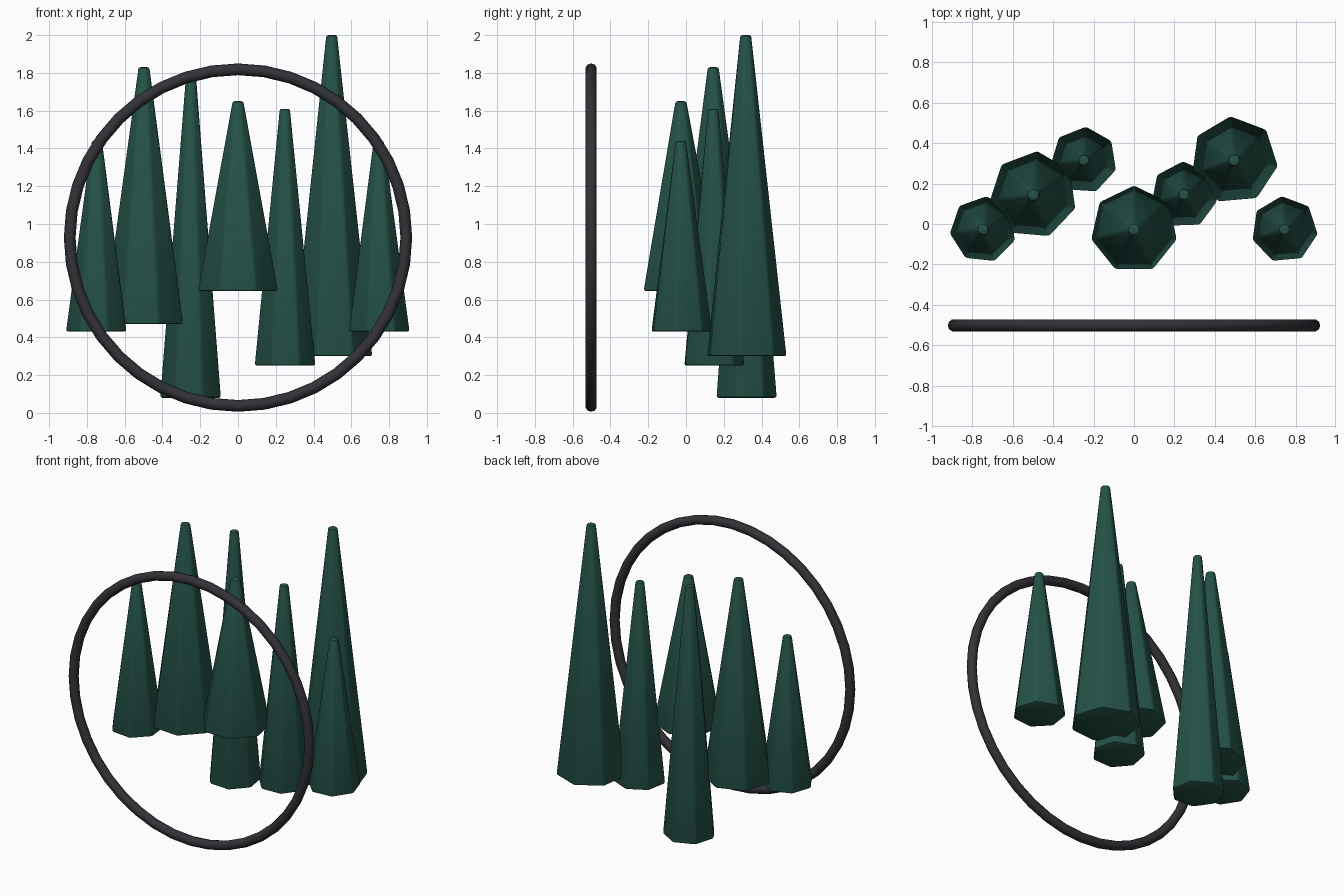
import bpy
from math import radians, pi

if "Cube" in bpy.data.objects:
    bpy.data.objects.remove(bpy.data.objects["Cube"])


def material(name, color):
    m = bpy.data.materials.new(name)
    m.diffuse_color = color
    m.use_nodes = True
    m.node_tree.nodes["Principled BSDF"].inputs["Base Color"].default_value = m.diffuse_color
    return m


GREEN = material("tree_green", (0.018, 0.085, 0.065, 1))
DARK = material("ring_dark", (0.032, 0.032, 0.039, 1))


def finish(name, mat):
    ob = bpy.context.object
    ob.name = name
    ob.data.materials.append(mat)
    return ob


def tree(i, x, y, z0, z1, r, turn):
    # seven-sided tapered cone with softened edges and a blunt tip
    bpy.ops.mesh.primitive_cone_add(
        vertices=7, radius1=r, radius2=0.024 + 0.035 * r, depth=z1 - z0,
        location=(x, y, (z0 + z1) / 2), rotation=(0, 0, radians(turn)))
    ob = finish(f"tree_{i}", GREEN)
    bev = ob.modifiers.new("soft_edges", 'BEVEL')
    bev.width = 0.012
    bev.segments = 2
    bev.limit_method = 'ANGLE'
    bev.angle_limit = radians(30)
    bpy.ops.object.modifier_apply(modifier=bev.name)
    bpy.ops.object.shade_smooth_by_angle(angle=radians(30))


# Row of trees, left to right: x, y, bottom, top, radius, turn
TREES = [
    (-0.747, -0.027, 0.43, 1.44, 0.167, -6),
    (-0.498, 0.144, 0.47, 1.83, 0.219, -5),
    (-0.249, 0.316, 0.08, 1.78, 0.167, -4),
    (0.0, -0.027, 0.645, 1.65, 0.219, 0),
    (0.248, 0.144, 0.25, 1.61, 0.167, 2),
    (0.496, 0.316, 0.30, 2.00, 0.219, 5),
    (0.745, -0.027, 0.43, 1.44, 0.167, 5),
]
for i, t in enumerate(TREES, 1):
    tree(i, *t)

# Upright hoop in front of the trees
bpy.ops.mesh.primitive_torus_add(
    major_segments=40, minor_segments=10, major_radius=0.891,
    minor_radius=0.031, location=(0, -0.502, 0.928), rotation=(pi / 2, 0, 0))
finish("hoop_ring", DARK)
bpy.ops.object.shade_smooth_by_angle(angle=radians(40))
